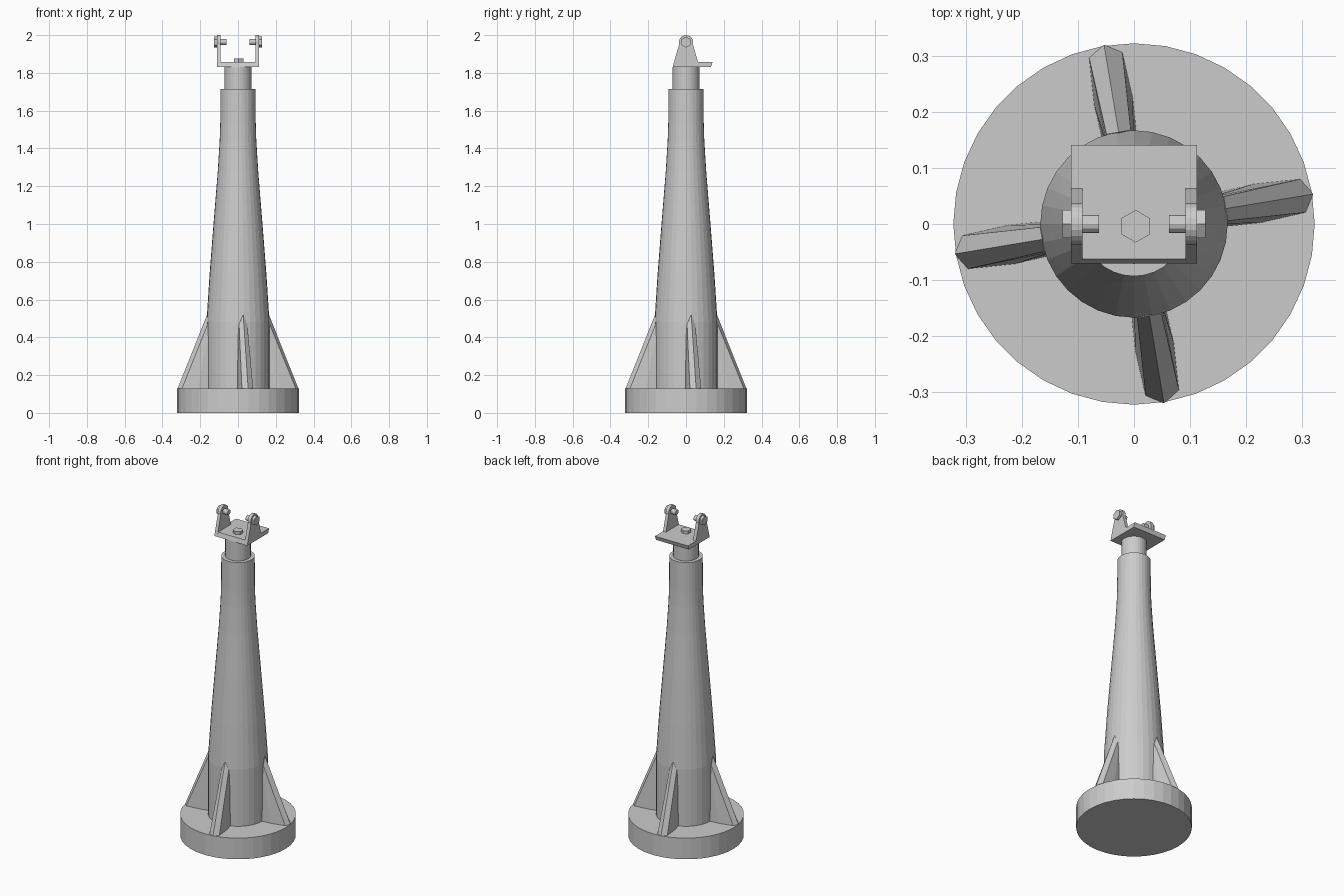
import bpy, bmesh
from math import cos, sin, pi, radians
from mathutils import Matrix

if "Cube" in bpy.data.objects:
    bpy.data.objects.remove(bpy.data.objects["Cube"])


def make(name, bm):
    bmesh.ops.recalc_face_normals(bm, faces=bm.faces)
    me = bpy.data.meshes.new(name)
    bm.to_mesh(me)
    bm.free()
    ob = bpy.data.objects.new(name, me)
    bpy.context.collection.objects.link(ob)
    return ob


def loft(name, rings, matrix=None):
    """Skin a stack of equal-length point rings and cap both ends."""
    bm = bmesh.new()
    vs = [[bm.verts.new(p) for p in ring] for ring in rings]
    n = len(rings[0])
    for a, b in zip(vs, vs[1:]):
        for i in range(n):
            j = (i + 1) % n
            bm.faces.new((a[i], a[j], b[j], b[i]))
    bm.faces.new(vs[0])
    bm.faces.new(vs[-1])
    if matrix:
        bm.transform(matrix)
    return make(name, bm)


def turned(name, profile, sides=32, matrix=None, turn=0):
    """Turned solid from (radius, height) pairs."""
    return loft(name, [[(r * cos(2 * pi * i / sides + turn), r * sin(2 * pi * i / sides + turn), z)
                        for i in range(sides)] for r, z in profile], matrix)


def plate_x(name, outline, x0, x1):
    """Extrude a (y, z) outline along x."""
    return loft(name, [[(x, y, z) for y, z in outline] for x in (x0, x1)])


# Round foot, tapering column and neck
turned("base_disc", [(.322, 0), (.322, .13)], 36)
turned("column", [(.167, .13), (.167, .48), (.163, .54), (.150, .74), (.128, 1.02),
                  (.107, 1.28), (.097, 1.44), (.094, 1.53), (.093, 1.715)])
turned("neck", [(.071, 1.715), (.071, 1.832)])

# Four ridged buttress fins, turned a little off the axes
for k in range(4):
    low = [(.14, -.03, .13), (.22, -.035, .13), (.305, -.030, .13), (.324, 0, .13),
           (.305, .030, .13), (.22, .035, .13), (.14, .03, .13)]
    high = [(.14, -.025, .46), (.155, -.025, .46), (.166, -.022, .47), (.166, 0, .52),
            (.166, .022, .47), (.155, .025, .46), (.14, .025, .46)]
    loft(f"fin_{k + 1}", [low, high], Matrix.Rotation(radians(9.5) + k * pi / 2, 4, 'Z'))

# Bracket floor plate with a slanted back edge
plate_x("bracket_plate", [(-.070, 1.832), (.132, 1.832), (.141, 1.858), (-.062, 1.858)], -.112, .112)

# Bracket ears with rounded tops, each with a hex bolt
eye_z, eye_r = 1.963, .037
ear = [(-.070, 1.832), (-.063, 1.858)]
ear += [(-eye_r * cos(a), eye_z + eye_r * sin(a))
        for a in [radians(-15 + 210 * i / 12) for i in range(13)]]
ear += [(.063, 1.858), (.070, 1.832)]
for side, label in ((-1, "left"), (1, "right")):
    plate_x(f"{label}_ear", ear, side * .092, side * .112)
    along = Matrix.Translation((0, 0, eye_z)) @ Matrix.Rotation(side * pi / 2, 4, 'Y')
    turned(f"{label}_bolt_head", [(.029, .112), (.029, .127)], 6, along)
    turned(f"{label}_pin", [(.016, .062), (.016, .092)], 12, along)

# Hex bolt holding the bracket to the neck
turned("centre_bolt", [(.029, 1.858), (.029, 1.876)], 6,
       Matrix.Translation((.003, -.004, 0)), pi / 2)
